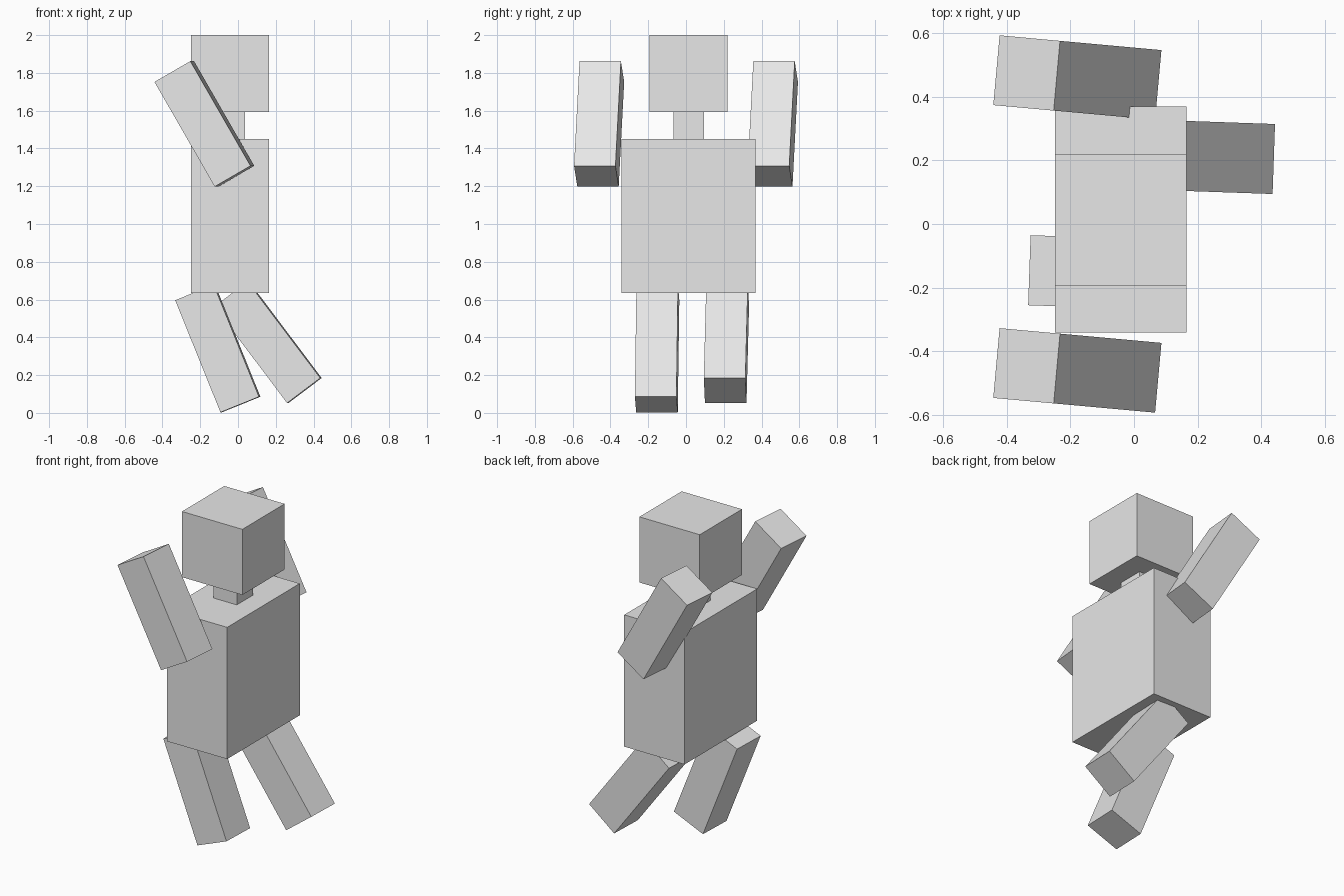
import bpy
from math import radians

cube = bpy.data.objects.get("Cube")
if cube:
    bpy.data.objects.remove(cube, do_unlink=True)

# One plain grey for the whole figure
grey = bpy.data.materials.new("plain_grey")
grey.use_nodes = True
grey.diffuse_color = (0.8, 0.8, 0.8, 1)
grey.node_tree.nodes["Principled BSDF"].inputs["Base Color"].default_value = (0.8, 0.8, 0.8, 1)


def block(name, centre, size, pitch=0, yaw=0):
    """Add a box, tilted about y and then turned about z (degrees)."""
    bpy.ops.mesh.primitive_cube_add(size=1, location=centre,
                                    rotation=(0, radians(pitch), radians(yaw)))
    obj = bpy.context.object
    obj.name = name
    obj.scale = size
    bpy.ops.object.transform_apply(location=False, rotation=False, scale=True)
    obj.data.materials.append(grey)
    return obj


LIMB = (0.22, 0.22, 0.64)
MID_X, MID_Y = -0.042, 0.014

# Torso, neck and head share one centre line
block("torso", (MID_X, MID_Y, 1.043), (0.413, 0.71, 0.815))
block("neck", (MID_X, MID_Y, 1.523), (0.16, 0.16, 0.17))
block("head", (MID_X, MID_Y, 1.797), (0.413, 0.413, 0.406))

# Raised arms, both leaning the same way
for side, y in (("front", -0.46), ("back", 0.46)):
    block(side + "_arm", (-0.178, y, 1.53), LIMB, pitch=-30, yaw=-5.2)

# Legs in mid stride
block("front_leg", (-0.107, -0.153, 0.341), LIMB, pitch=-22, yaw=-2)
block("back_leg", (0.159, 0.214, 0.374), LIMB, pitch=-37, yaw=-2)
